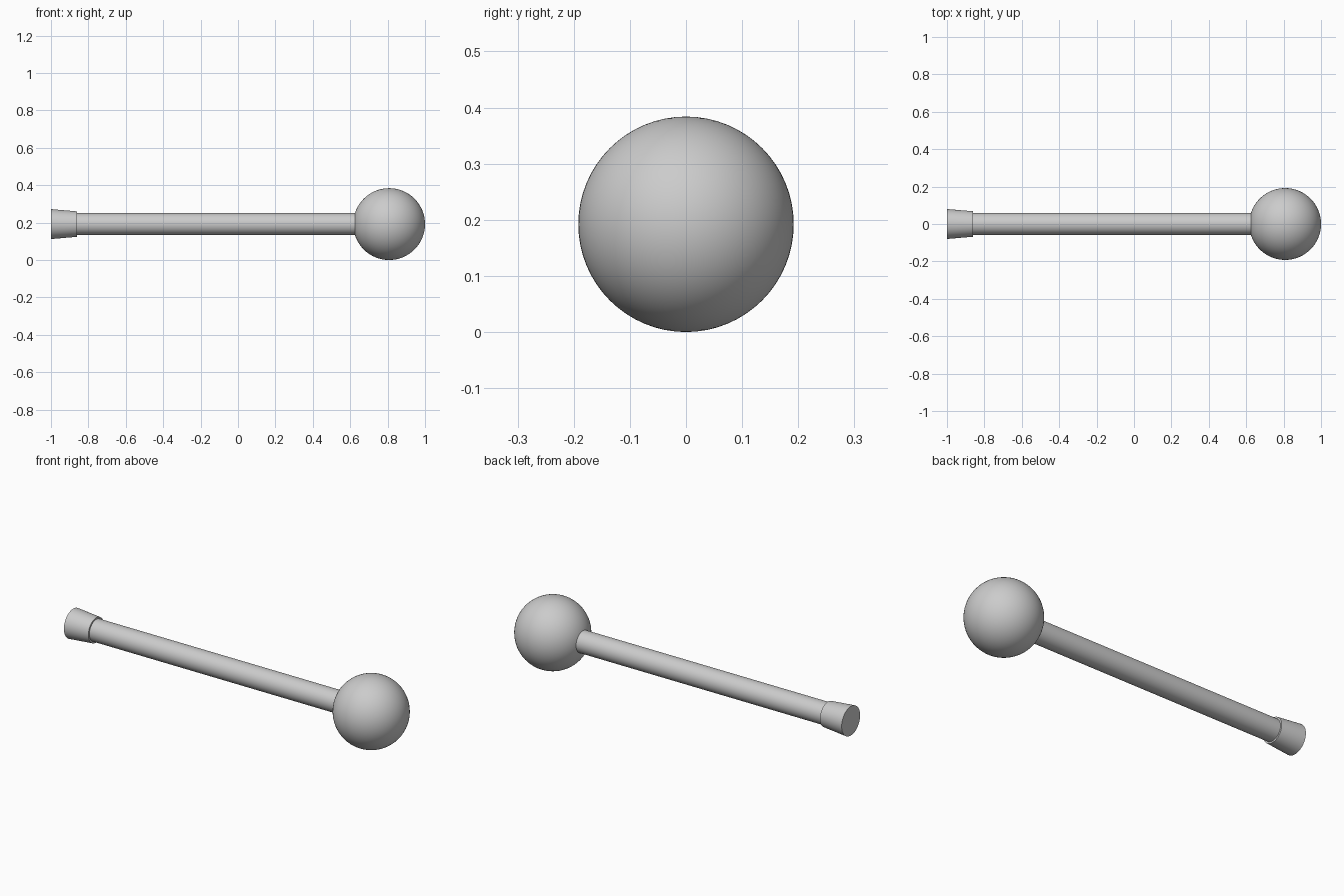
import bpy, math

if "Cube" in bpy.data.objects:
    bpy.data.objects.remove(bpy.data.objects["Cube"])

grey = bpy.data.materials.new("light grey")
grey.diffuse_color = (0.6, 0.6, 0.6, 1)
grey.use_nodes = True
grey.node_tree.nodes["Principled BSDF"].inputs["Base Color"].default_value = grey.diffuse_color
AXIS_Z = 0.192


def finish(name):
    ob = bpy.context.object
    ob.name = name
    ob.data.materials.append(grey)
    bpy.ops.object.shade_smooth_by_angle(angle=math.radians(40))


def rod(name, x0, x1, r0, r1):
    """Round bar along x from x0 (radius r0) to x1 (radius r1)."""
    bpy.ops.mesh.primitive_cone_add(vertices=64, radius1=r0, radius2=r1, depth=x1 - x0,
                                    location=((x0 + x1) / 2, 0, AXIS_Z),
                                    rotation=(0, math.pi / 2, 0))
    finish(name)


# Ball at the right end
bpy.ops.mesh.primitive_uv_sphere_add(segments=64, ring_count=32, radius=0.192,
                                     location=(0.808, 0, AXIS_Z))
finish("ball")

# Straight shaft, running a little way into the ball and the end cap
rod("shaft", -0.88, 0.64, 0.059, 0.059)

# Flared cap at the left end
rod("end_cap", -1.0, -0.86, 0.08, 0.068)
